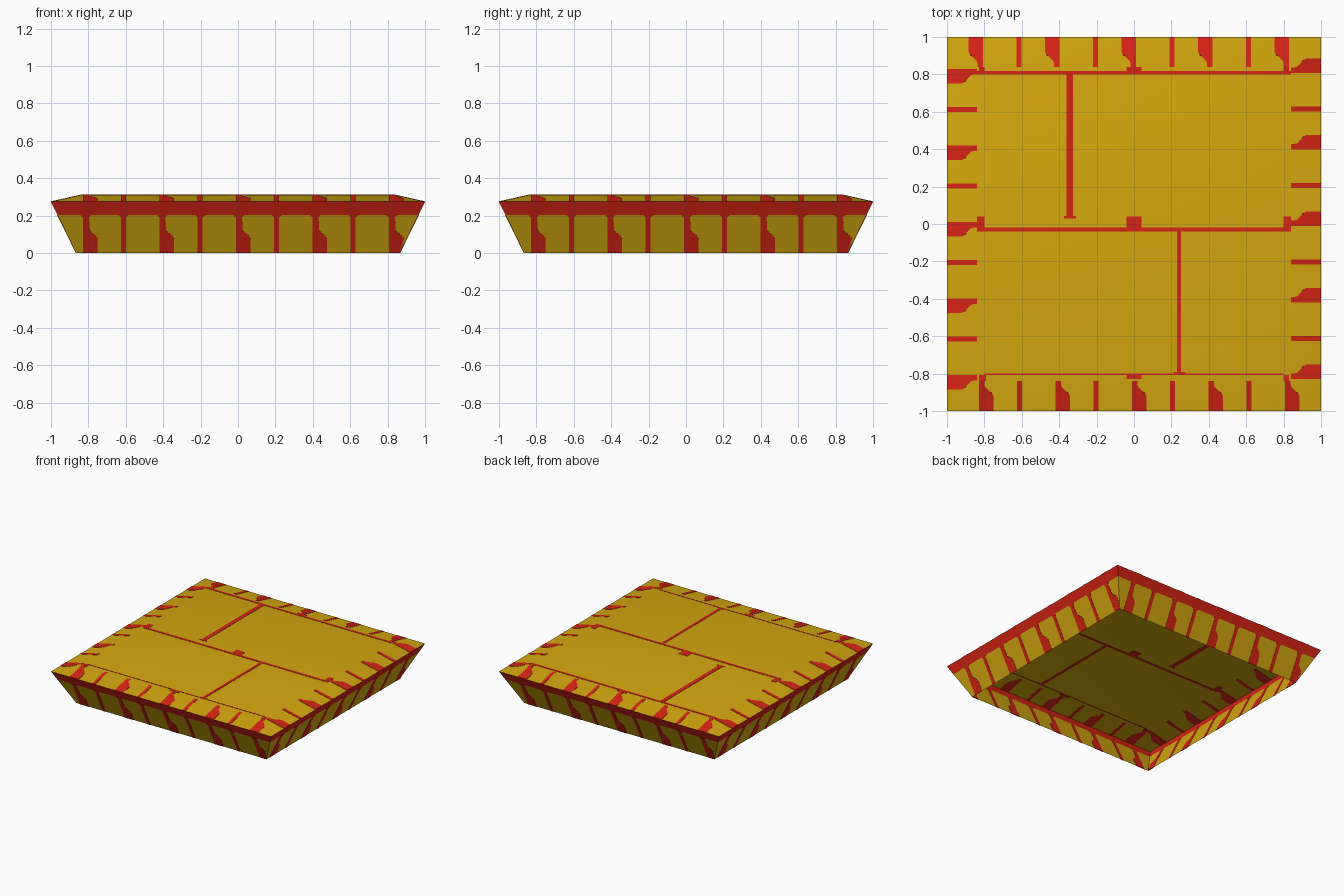
import bpy, bmesh, math
from mathutils import Vector, Matrix

if "Cube" in bpy.data.objects:
    bpy.data.objects.remove(bpy.data.objects["Cube"])

# Overall sizes
BASE, RIM, FLAT = 0.865, 1.0, 0.84       # half widths
Z_BAND, Z_RIM, Z_TOP = 0.204, 0.274, 0.31


def material(name, rgb):
    m = bpy.data.materials.new(name)
    m.diffuse_color = (*rgb, 1)
    m.use_nodes = True
    m.node_tree.nodes["Principled BSDF"].inputs["Base Color"].default_value = m.diffuse_color
    return m


YELLOW = material("mustard yellow", (0.66, 0.395, 0.005))
RED = material("brick red", (0.68, 0.017, 0.008))


def finish(bm, name, mats):
    me = bpy.data.meshes.new(name)
    bm.to_mesh(me)
    bm.free()
    ob = bpy.data.objects.new(name, me)
    bpy.context.collection.objects.link(ob)
    for m in mats:
        me.materials.append(m)
    return ob


def half_width(z):
    return BASE + (RIM - BASE) * z / Z_RIM


# Open-bottomed shell: flared walls, red band below the rim, low hipped top
bm = bmesh.new()
rings = []
for h, z in ((BASE, 0), (half_width(Z_BAND), Z_BAND), (RIM, Z_RIM), (FLAT, Z_TOP)):
    rings.append([bm.verts.new((sx * h, sy * h, z))
                  for sx, sy in ((-1, -1), (1, -1), (1, 1), (-1, 1))])
for k in range(3):
    lo, hi = rings[k], rings[k + 1]
    for i in range(4):
        j = (i + 1) % 4
        f = bm.faces.new((lo[i], lo[j], hi[j], hi[i]))
        f.material_index = 1 if k == 1 else 0
bm.faces.new(rings[3])
shell = finish(bm, "roof_shell", (YELLOW, RED))
bpy.context.view_layer.objects.active = shell
shell.select_set(True)
bpy.ops.object.shade_smooth_by_angle(angle=math.radians(30))


def plate(bm, pts, normal, t=0.002):
    """Thin closed plate straddling the shell so it shows on both sides."""
    n = normal.normalized() * t
    top = [bm.verts.new(p + n) for p in pts]
    bot = [bm.verts.new(p - n) for p in pts]
    bm.faces.new(top)
    bm.faces.new(bot[::-1])
    for i in range(len(pts)):
        j = (i + 1) % len(pts)
        bm.faces.new((top[i], bot[i], bot[j], top[j]))


def on_wall(x, z):
    w = half_width(z)
    return Vector((max(-w, min(w, x)), -w, z))


def on_slope(x, d):
    return Vector((x, -RIM + d, Z_RIM + (Z_TOP - Z_RIM) * d / (RIM - FLAT)))


# Stripe outlines (offset along the side, height or depth)
WALL_WIDE = [(0, 0), (.08, 0), (.08, .075), (.07, .092), (.038, .118),
             (.033, .19), (.045, Z_BAND), (-.012, Z_BAND), (0, .19)]
WALL_THIN = [(0, 0), (.028, 0), (.028, .19), (.04, Z_BAND), (-.012, Z_BAND), (0, .19)]
TOP_WIDE = [(0, 0), (.08, 0), (.08, .075), (.07, .095), (.033, .13), (.03, .16), (0, .16)]
TOP_THIN = [(0, 0), (.026, 0), (.026, .16), (0, .16)]
WALL_N = Vector((0, -Z_RIM, -(RIM - BASE)))
SLOPE_N = Vector((0, -(Z_TOP - Z_RIM), RIM - FLAT))

# Stripes repeat on all four sides by quarter turns
walls, slopes = bmesh.new(), bmesh.new()
for q in range(4):
    rot = Matrix.Rotation(q * math.pi / 2, 3, 'Z')
    for i in range(9):
        wide = i % 2 == 0
        x0 = -0.83 + i * 0.2045
        for bmx, prof, put, n in (
                (walls, WALL_WIDE if wide else WALL_THIN, on_wall, WALL_N),
                (slopes, TOP_WIDE if wide else TOP_THIN, on_slope, SLOPE_N)):
            plate(bmx, [rot @ put(x0 + a, b) for a, b in prof], rot @ n)
for bmx, name in ((walls, "wall_stripes"), (slopes, "top_edge_stripes")):
    bmesh.ops.recalc_face_normals(bmx, faces=bmx.faces)
    finish(bmx, name, (RED,))

# Seams on the flat top: x0, x1, y0, y1
SEAMS = [
    (-.84, .84, .80, .818), (-.84, .84, -.04, -.02),
    (-.36, -.325, .04, .80), (.23, .252, -.80, -.04),
    (-.80, .80, -.806, -.799),
    (-.84, -.80, -.02, .04), (.80, .84, -.02, .04), (-.04, .04, -.02, .04),
    (-.375, -.31, .03, .042), (.21, .275, -.799, -.79),
    (-.04, .04, -.83, -.806), (-.04, .04, .818, .84),
    (-.83, -.79, -.84, -.806), (.80, .83, -.84, -.806),
    (-.83, -.80, .818, .84), (.80, .83, .818, .84),
]
bm = bmesh.new()
for x0, x1, y0, y1 in SEAMS:
    plate(bm, [Vector((x, y, Z_TOP)) for x, y in
               ((x0, y0), (x1, y0), (x1, y1), (x0, y1))], Vector((0, 0, 1)))
bmesh.ops.recalc_face_normals(bm, faces=bm.faces)
finish(bm, "top_seams", (RED,))
